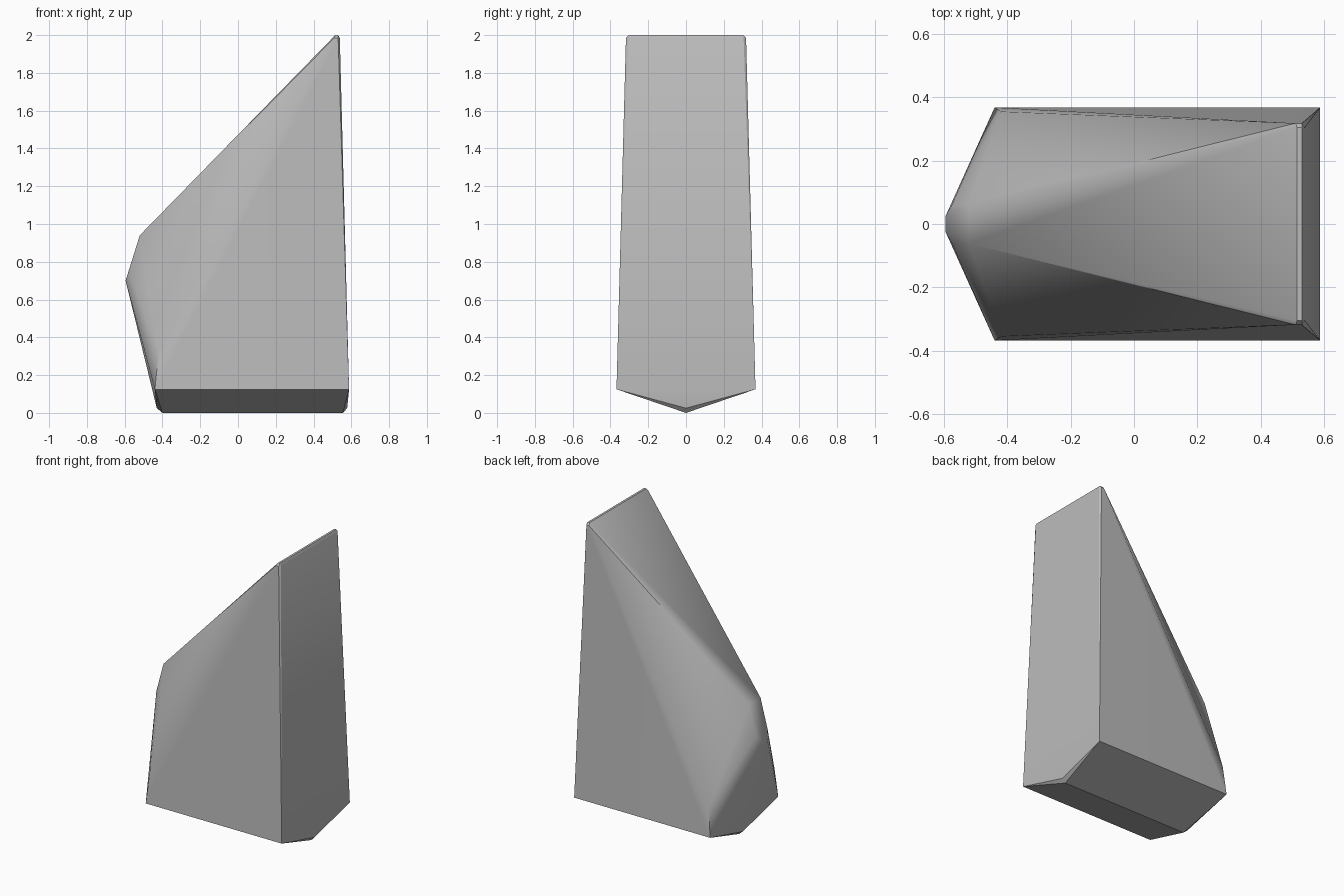
import bpy, bmesh, math
from mathutils import Vector

cube = bpy.data.objects.get("Cube")
if cube:
    bpy.data.objects.remove(cube, do_unlink=True)

grey = bpy.data.materials.new("plain grey")
grey.use_nodes = True
color = (0.5, 0.5, 0.5, 1)
grey.diffuse_color = color
grey.node_tree.nodes["Principled BSDF"].inputs["Base Color"].default_value = color


def mirrored_hull(name, corners, material):
    """Convex solid from half its corners, mirrored across y."""
    bm = bmesh.new()
    for x, y, z in corners:
        for side in ((1, -1) if y else (1,)):
            bm.verts.new((x, y * side, z))
    res = bmesh.ops.convex_hull(bm, input=bm.verts)
    loose = {v for v in res["geom_interior"] + res["geom_unused"]
             if isinstance(v, bmesh.types.BMVert)}
    bmesh.ops.delete(bm, geom=list(loose), context="VERTS")
    bmesh.ops.dissolve_limit(bm, angle_limit=math.radians(0.5),
                             verts=bm.verts, edges=bm.edges)
    bmesh.ops.recalc_face_normals(bm, faces=bm.faces)
    mesh = bpy.data.meshes.new(name)
    bm.to_mesh(mesh)
    bm.free()
    mesh.materials.append(material)
    obj = bpy.data.objects.new(name, mesh)
    bpy.context.collection.objects.link(obj)
    return obj


# Keel ends, chamfered
keel = [(-0.40, 0, 0), (-0.43, 0, 0.025), (0.555, 0, 0), (0.578, 0, 0.025)]
# Sharp waist corners above the keel
waist = [(-0.44, 0.368, 0.125), (0.588, 0.368, 0.125)]
# Blunt nose and the shoulders beside it
nose = [(-0.595, 0.025, 0.70), (-0.575, 0.06, 0.74),
        (-0.52, 0.062, 0.94), (-0.42, 0.355, 0.32)]
# Narrow top edge with softened corners
tip = [(0.515, 0.305, 2.0), (0.53, 0.305, 2.0), (0.539, 0.305, 1.985),
       (0.51, 0.318, 1.985), (0.53, 0.318, 1.985)]

wedge = mirrored_hull("wedge_body", keel + waist + nose + tip, grey)
bpy.ops.object.select_all(action="DESELECT")
wedge.select_set(True)
bpy.context.view_layer.objects.active = wedge
bpy.ops.object.shade_smooth_by_angle(angle=math.radians(30))
